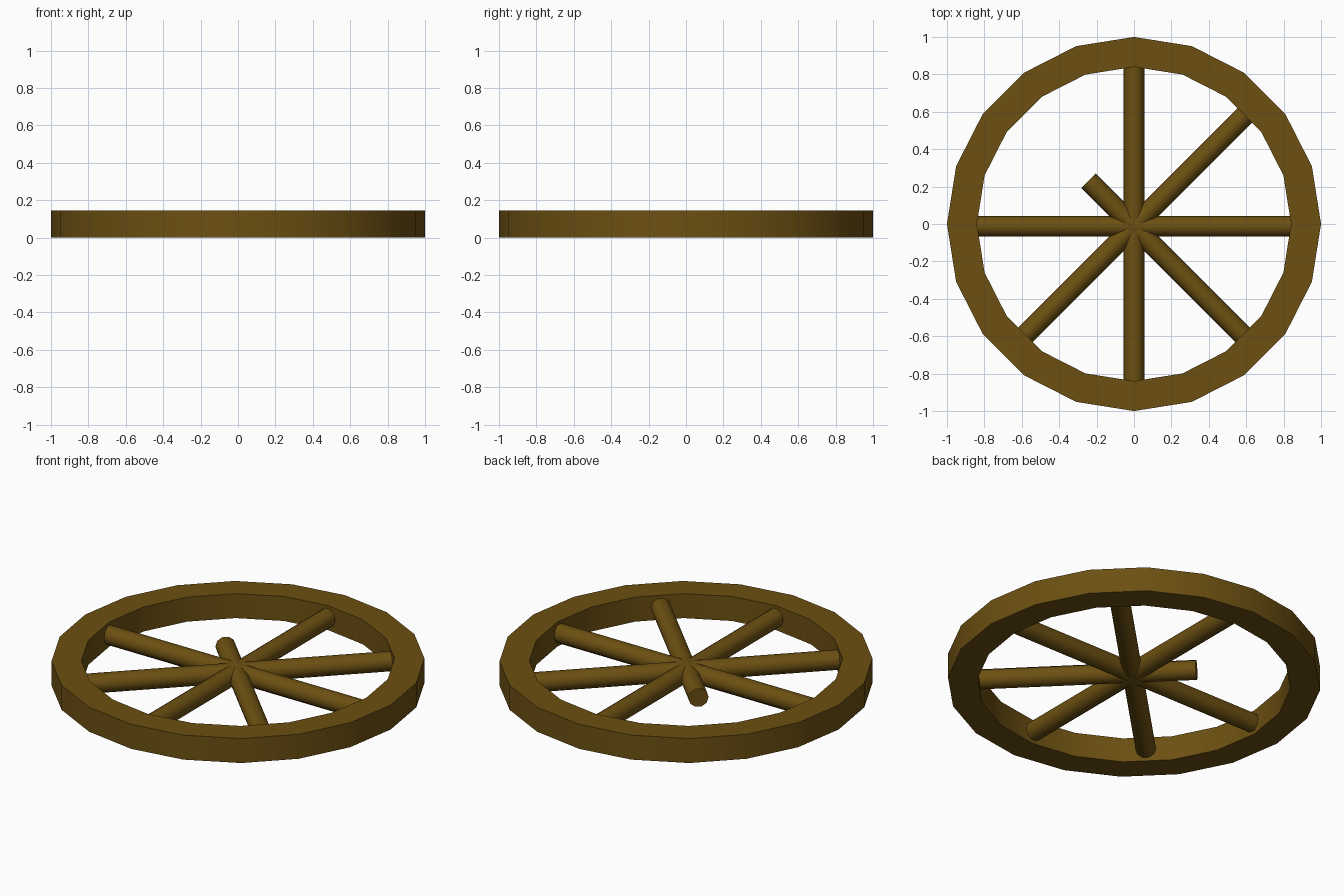
import bpy, bmesh, math
from mathutils import Matrix

if "Cube" in bpy.data.objects:
    bpy.data.objects.remove(bpy.data.objects["Cube"])

wood = bpy.data.materials.new("brown_wood")
wood.diffuse_color = (0.15, 0.08, 0.006, 1)
wood.use_nodes = True
wood.node_tree.nodes["Principled BSDF"].inputs["Base Color"].default_value = wood.diffuse_color


def finish(name, bm):
    bmesh.ops.recalc_face_normals(bm, faces=bm.faces)
    mesh = bpy.data.meshes.new(name)
    bm.to_mesh(mesh)
    bm.free()
    mesh.materials.append(wood)
    obj = bpy.data.objects.new(name, mesh)
    bpy.context.collection.objects.link(obj)
    bpy.ops.object.select_all(action='DESELECT')
    obj.select_set(True)
    bpy.context.view_layer.objects.active = obj
    bpy.ops.object.shade_smooth_by_angle(angle=math.radians(40))
    return obj


# Rim: rectangular section swept round 20 sides
SIDES, OUTER, INNER, HEIGHT = 20, 1.0, 0.84, 0.145
bm = bmesh.new()
section = [(OUTER, 0), (OUTER, HEIGHT), (INNER, HEIGHT), (INNER, 0)]
rings = []
for i in range(SIDES):
    a = math.tau * i / SIDES
    rings.append([bm.verts.new((r * math.cos(a), r * math.sin(a), z)) for r, z in section])
for i in range(SIDES):
    p, q = rings[i], rings[(i + 1) % SIDES]
    for j in range(4):
        k = (j + 1) % 4
        bm.faces.new((p[j], q[j], q[k], p[k]))
finish("rim", bm)


# Spokes: round rods from the hub point, one of them broken short
def spoke(index, length):
    bm = bmesh.new()
    place = (Matrix.Translation((0, -0.013, 0.074))
             @ Matrix.Rotation(index * math.pi / 4, 4, 'Z')
             @ Matrix.Translation((length / 2, 0, 0))
             @ Matrix.Rotation(math.pi / 2, 4, 'Y'))
    bmesh.ops.create_cone(bm, cap_ends=True, segments=10, radius1=0.055,
                          radius2=0.055, depth=length, matrix=place)
    return finish("broken_spoke" if length < 0.5 else f"spoke_{index}", bm)


for i in range(8):
    spoke(i, 0.345 if i == 3 else 0.86)
